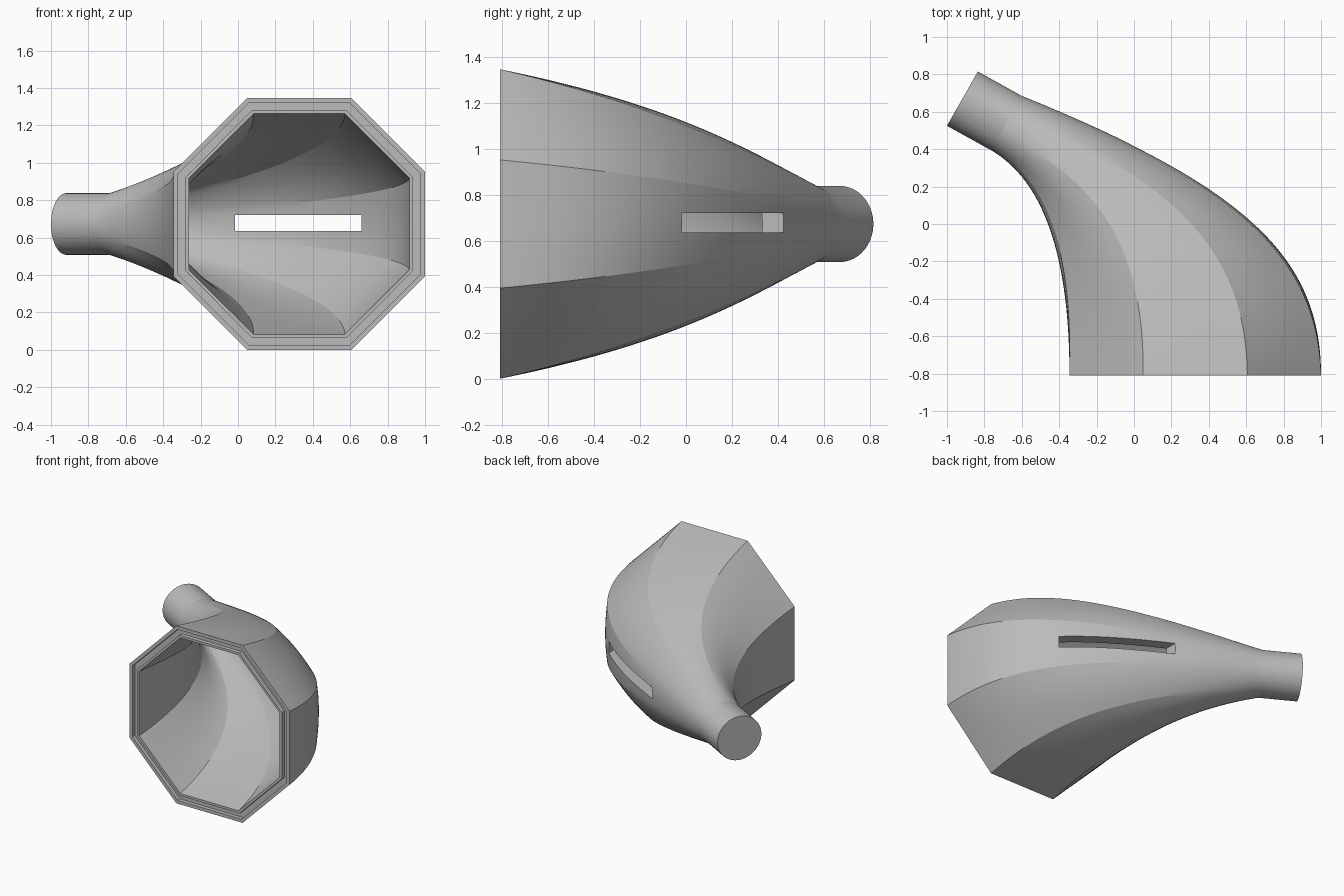
import bpy, bmesh
from math import pi, cos, sin, radians
from mathutils import Vector

if "Cube" in bpy.data.objects:
    bpy.data.objects.remove(bpy.data.objects["Cube"])

SIDES, STEPS, WALL, MID_Z = 64, 48, 0.083, 0.673

# Side rails of the bend in plan: inside and outside of the curve
INSIDE = [Vector(p) for p in ((-0.345, -0.81), (-0.345, -0.169), (-0.485, 0.233), (-0.765, 0.395))]
OUTSIDE = [Vector(p) for p in ((1.0, -0.81), (1.0, -0.18), (0.6, 0.2), (-0.6, 0.685))]


def rail(p, t, offset):
    """Point on a cubic rail, moved sideways by offset."""
    s = 1 - t
    point = s**3 * p[0] + 3 * s * s * t * p[1] + 3 * s * t * t * p[2] + t**3 * p[3]
    tangent = (s * s * (p[1] - p[0]) + 2 * s * t * (p[2] - p[1]) + t * t * (p[3] - p[2])).normalized()
    return point + Vector((tangent.y, -tangent.x)) * offset


def section(t, inset=0.0, shift=(0, 0)):
    """Cross-section blending from an octagon to a circle."""
    a, b = rail(INSIDE, t, inset), rail(OUTSIDE, t, -inset)
    centre, half = (a + b) / 2 + Vector(shift), (b - a) / 2
    height = (1 - t)**2 * MID_Z + 2 * t * (1 - t) * 0.481 + t * t * 0.165 - inset
    ring = []
    for k in range(SIDES):
        angle = pi / 8 + 2 * pi * k / SIDES
        to_flat = angle - round(angle / (pi / 4)) * pi / 4
        radius = (1 - t) / cos(to_flat) + t
        p = centre + half * radius * cos(angle)
        ring.append((p.x, p.y, MID_Z + height * radius * sin(angle)))
    return ring


ts = [i / STEPS for i in range(STEPS + 1)]
rings = [section(1, 0, (-0.235, 0.13))]                      # closed pipe end
rings += [section(t) for t in reversed(ts)]                  # outer wall
rings += [section(0, d, (0, y)) for d, y in                  # grooved rim
          ((0.025, 0), (0.025, 0.03), (0.065, 0.03), (0.065, 0))]
rings += [section(t, WALL) for t in ts]                      # inner wall

bm = bmesh.new()
loops = [[bm.verts.new(co) for co in ring] for ring in rings]
for lower, upper in zip(loops, loops[1:]):
    for k in range(SIDES):
        n = (k + 1) % SIDES
        bm.faces.new((lower[k], lower[n], upper[n], upper[k]))
bm.faces.new(loops[0])
bm.faces.new(loops[-1])
bmesh.ops.recalc_face_normals(bm, faces=bm.faces)
mesh = bpy.data.meshes.new("bent_duct")
bm.to_mesh(mesh)
bm.free()
duct = bpy.data.objects.new("bent_duct", mesh)
bpy.context.collection.objects.link(duct)

# Grey plastic
grey = bpy.data.materials.new("grey")
grey.use_nodes = True
grey.diffuse_color = (0.5, 0.5, 0.5, 1)
grey.node_tree.nodes["Principled BSDF"].inputs["Base Color"].default_value = grey.diffuse_color
mesh.materials.append(grey)

# Slot through the outer curve
bpy.ops.mesh.primitive_cube_add(size=1, location=(0.3225, 0.4, 0.6775))
cutter = bpy.context.object
cutter.name = "slot_cutter"
cutter.scale = (0.675, 1.2, 0.085)
cutter.hide_render = True
cutter.data.materials.append(grey)
cut = duct.modifiers.new("slot", 'BOOLEAN')
cut.operation = 'DIFFERENCE'
cut.solver = 'EXACT'
cut.object = cutter
bpy.ops.object.select_all(action='DESELECT')
duct.select_set(True)
bpy.context.view_layer.objects.active = duct
bpy.ops.object.modifier_apply(modifier=cut.name)
bpy.data.objects.remove(cutter)

bpy.ops.object.shade_smooth_by_angle(angle=radians(14))
